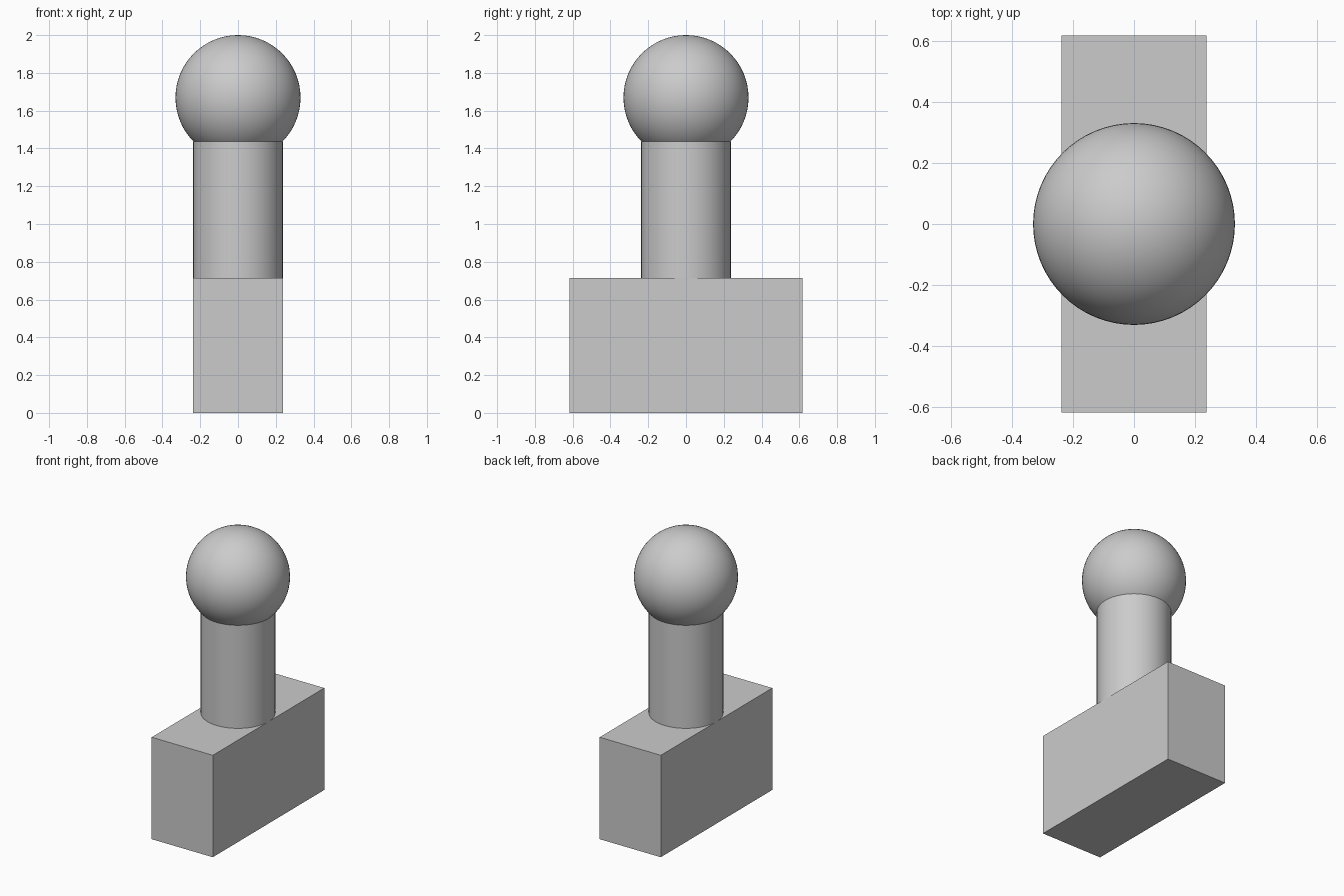
import bpy
import math

cube = bpy.data.objects.get("Cube")
if cube:
    bpy.data.objects.remove(cube, do_unlink=True)

BASE_HEIGHT = 0.715
NECK_RADIUS = 0.237
BALL_RADIUS = 0.331
BALL_Z = 2 - BALL_RADIUS
NECK_TOP = BALL_Z - math.sqrt(BALL_RADIUS**2 - NECK_RADIUS**2)

grey = bpy.data.materials.new("light grey")
grey.use_nodes = True
colour = (0.6, 0.6, 0.6, 1)
grey.diffuse_color = colour
grey.node_tree.nodes["Principled BSDF"].inputs["Base Color"].default_value = colour


def finish(name, smooth=True):
    part = bpy.context.object
    part.name = name
    part.data.materials.append(grey)
    if smooth:
        bpy.ops.object.shade_smooth_by_angle(angle=math.radians(30))
    return part


# Rectangular base block
bpy.ops.mesh.primitive_cube_add(size=1, location=(0, 0, BASE_HEIGHT / 2))
base = finish("base_block", smooth=False)
base.scale = (2 * NECK_RADIUS, 1.236, BASE_HEIGHT)

# Round neck standing on the block
bpy.ops.mesh.primitive_cylinder_add(
    vertices=64, radius=NECK_RADIUS, depth=NECK_TOP - BASE_HEIGHT,
    location=(0, 0, (NECK_TOP + BASE_HEIGHT) / 2))
finish("neck")

# Ball seated on the neck
bpy.ops.mesh.primitive_uv_sphere_add(
    segments=64, ring_count=32, radius=BALL_RADIUS, location=(0, 0, BALL_Z))
finish("ball")
